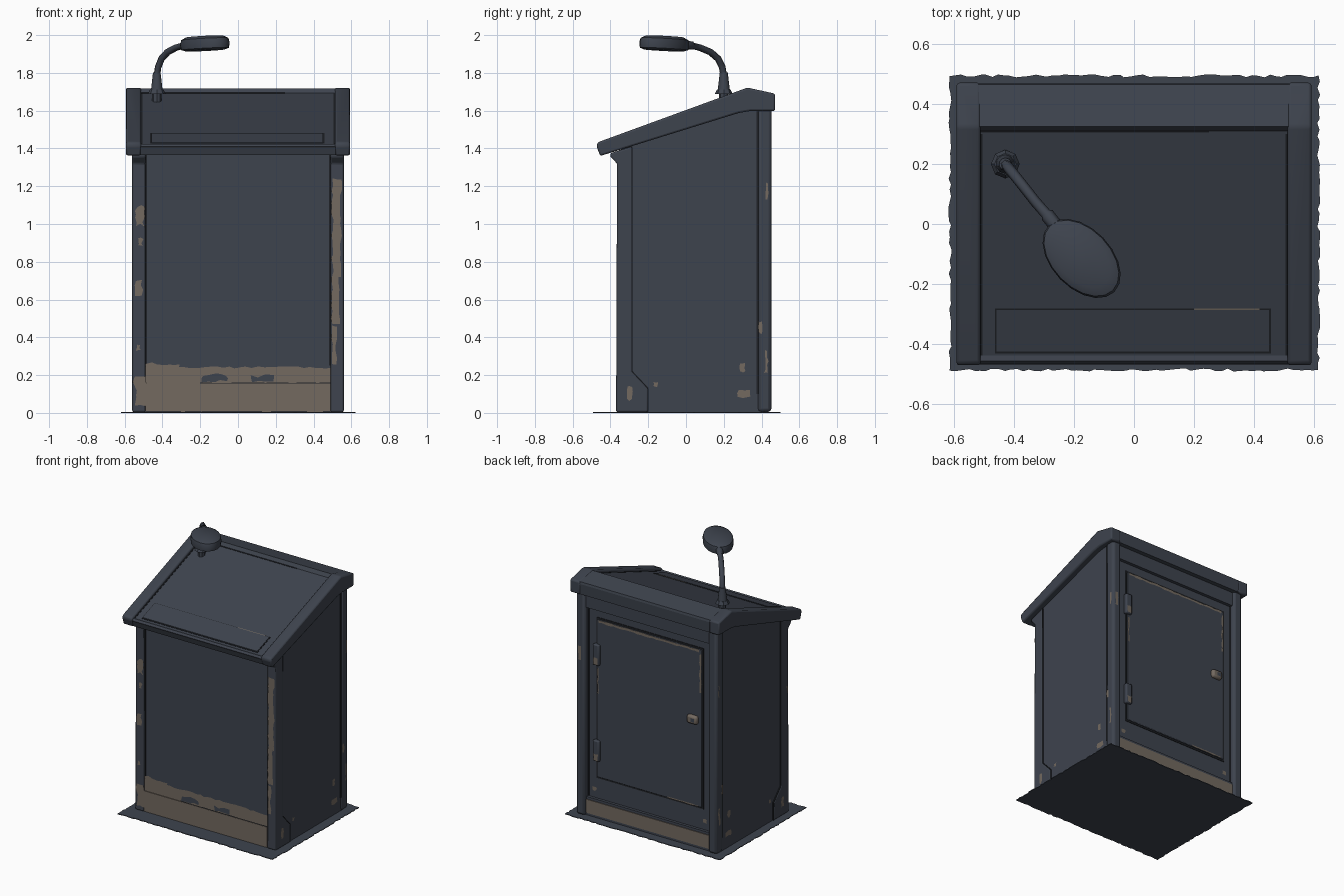
import bpy, bmesh, math, random
from mathutils import Vector

if "Cube" in bpy.data.objects:
    bpy.data.objects.remove(bpy.data.objects["Cube"])

random.seed(4)


def material(name, rgb):
    m = bpy.data.materials.new(name)
    m.diffuse_color = (*rgb, 1)
    m.use_nodes = True
    m.node_tree.nodes["Principled BSDF"].inputs["Base Color"].default_value = m.diffuse_color
    return m


SLATE = material("slate_paint", (0.048, 0.057, 0.076))
SEAM = material("dark_seam", (0.014, 0.016, 0.02))
WORN = material("bare_brown", (0.172, 0.142, 0.117))


def finish(name, bm, mat, bevel=0.0, smooth=False):
    me = bpy.data.meshes.new(name)
    bm.to_mesh(me)
    bm.free()
    ob = bpy.data.objects.new(name, me)
    bpy.context.collection.objects.link(ob)
    me.materials.append(mat)
    if bevel:
        b = ob.modifiers.new("bevel", "BEVEL")
        b.width, b.segments, b.limit_method = bevel, 2, "ANGLE"
    if smooth or bevel:
        bpy.ops.object.select_all(action="DESELECT")
        ob.select_set(True)
        bpy.context.view_layer.objects.active = ob
        bpy.ops.object.shade_smooth_by_angle(angle=math.radians(35))
    return ob


def prism(name, profile, x0, x1, mat=SLATE, bevel=0.0):
    """Extrude a (y, z) profile from x0 to x1."""
    bm = bmesh.new()
    f = bm.faces.new([bm.verts.new((x0, y, z)) for y, z in profile])
    ext = bmesh.ops.extrude_face_region(bm, geom=[f])["geom"]
    bmesh.ops.translate(bm, vec=(x1 - x0, 0, 0),
                        verts=[g for g in ext if isinstance(g, bmesh.types.BMVert)])
    bmesh.ops.recalc_face_normals(bm, faces=bm.faces)
    return finish(name, bm, mat, bevel)


def box(name, x, y, z, mat=SLATE, bevel=0.0):
    return prism(name, [(y[0], z[0]), (y[1], z[0]), (y[1], z[1]), (y[0], z[1])],
                 x[0], x[1], mat, bevel)


def patch(name, side, depth, u, v, jitter=0.012, mat=WORN, step=0.03):
    """Ragged flat flake on a front, back, left, right or floor plane."""
    pts = []
    corners = [(u[0], v[0]), (u[1], v[0]), (u[1], v[1]), (u[0], v[1])]
    for i, a in enumerate(corners):
        b = corners[(i + 1) % 4]
        n = max(2, int(math.dist(a, b) / step))
        for k in range(n):
            t = k / n
            j = jitter if k else jitter * 0.5
            pts.append((a[0] + (b[0] - a[0]) * t + random.uniform(-j, j),
                        a[1] + (b[1] - a[1]) * t + random.uniform(-j, j)))
    place = {"front": lambda p, q: (p, depth, q), "back": lambda p, q: (p, depth, q),
             "left": lambda p, q: (depth, p, q), "right": lambda p, q: (depth, p, q),
             "floor": lambda p, q: (p, q, depth)}[side]
    out = Vector({"front": (0, -1, 0), "back": (0, 1, 0), "left": (-1, 0, 0),
                  "right": (1, 0, 0), "floor": (0, 0, 1)}[side])
    bm = bmesh.new()
    f = bm.faces.new([bm.verts.new(place(p, q)) for p, q in pts])
    f.normal_update()
    if f.normal.dot(out) < 0:
        f.normal_flip()
    if side == "floor":
        bmesh.ops.solidify(bm, geom=bm.faces[:], thickness=0.005)
    return finish(name, bm, mat)


# ground sheet with torn edges
patch("floor_sheet", "floor", 0.005, (-0.615, 0.617), (-0.488, 0.495), 0.005, SLATE, 0.02)

# cabinet core with a recessed back
prism("cabinet", [(-0.357, 0.005), (0.412, 0.005), (0.412, 1.62), (0.33, 1.62), (-0.357, 1.39)],
      -0.55, 0.55)
box("back_top_rail", (-0.5, 0.5), (0.4, 0.435), (1.5, 1.62))
box("back_bottom_rail", (-0.5, 0.5), (0.4, 0.432), (0.008, 0.14))

# corner posts, seams and side flakes on both sides
for s, side in ((-1, "left"), (1, "right")):
    prism(side + "_front_post",
          [(-0.37, 0.005), (-0.2, 0.005), (-0.2, 0.13), (-0.285, 0.22), (-0.285, 1.41),
           (-0.4, 1.375), (-0.4, 1.355), (-0.365, 1.32)], s * 0.49, s * 0.56, bevel=0.008)
    prism(side + "_front_post_seam",
          [(-0.198, 0.006), (-0.198, 0.132), (-0.283, 0.222), (-0.283, 1.41),
           (-0.29, 1.41), (-0.29, 0.21), (-0.21, 0.12), (-0.21, 0.006)],
          s * 0.54, s * 0.557, SEAM)
    box(side + "_back_post", (s * 0.49, s * 0.56), (0.378, 0.452), (0.005, 1.62), bevel=0.018)
    box(side + "_back_post_seam", (s * 0.54, s * 0.554), (0.372, 0.384), (0.1, 1.6), SEAM)
    box(side + "_back_face_seam", (s * 0.48, s * 0.495), (0.4, 0.414), (0.14, 1.5), SEAM)
    box(side + "_front_face_seam", (s * 0.483, s * 0.492), (-0.3595, -0.34), (0.25, 1.38), SEAM)
    for u, v, d in (((-0.31, -0.285), (0.07, 0.14), 0.562), ((0.275, 0.34), (0.085, 0.12), 0.552),
                    ((0.285, 0.315), (0.22, 0.265), 0.552), ((-0.175, -0.15), (0.14, 0.165), 0.552),
                    ((0.385, 0.4), (0.42, 0.485), 0.562), ((0.415, 0.432), (0.21, 0.33), 0.562),
                    ((0.425, 0.434), (1.13, 1.22), 0.562)):
        patch(side + "_flake", side, s * d, u, v, 0.007, step=0.025)

# worn kick panel across the front
patch("front_kick_panel", "front", -0.362, (-0.495, 0.495), (0.01, 0.24), 0.007)
box("front_kick_step", (-0.489, 0.489), (-0.367, -0.345), (0.008, 0.155), WORN)
patch("kick_step_seam", "front", -0.3645, (-0.2, 0.489), (0.154, 0.16), 0.001, SEAM)
patch("kick_paint_middle", "front", -0.3685, (0.07, 0.185), (0.167, 0.197), 0.01, SLATE)
patch("kick_paint_left", "front", -0.3685, (-0.19, -0.06), (0.165, 0.2), 0.011, SLATE)
patch("kick_top_flake", "front", -0.3625, (-0.49, -0.31), (0.22, 0.262), 0.01)
patch("left_post_foot_wear", "front", -0.3715, (-0.545, -0.485), (0.04, 0.19), 0.014)
for u, v in (((-0.535, -0.498), (0.99, 1.095)), ((-0.525, -0.503), (0.88, 0.92)),
             ((-0.543, -0.51), (0.62, 0.7)), ((-0.54, -0.52), (0.33, 0.36))):
    patch("left_post_flake", "front", -0.3715, u, v, 0.011, step=0.02)
patch("left_corner_flake", "left", -0.562, (-0.355, -0.34), (0.87, 0.92), 0.006)
patch("right_post_wear", "front", -0.3715, (0.5, 0.545), (0.72, 1.24), 0.008)
patch("right_post_middle_wear", "front", -0.3715, (0.498, 0.535), (0.47, 0.72), 0.009)
patch("right_post_lower_wear", "front", -0.3715, (0.5, 0.52), (0.26, 0.46), 0.008)

# back door with dark surround, hinges and latch
DX0, DX1, DZ0, DZ1 = -0.42, 0.408, 0.298, 1.43
box("door_surround", (DX0 - 0.012, DX1 + 0.012), (0.4, 0.416), (DZ0 - 0.012, DZ1 + 0.012), SEAM)
box("door", (DX0, DX1), (0.4, 0.424), (DZ0, DZ1), bevel=0.004)
patch("door_top_wear", "back", 0.4255, (DX0 + 0.02, DX1 - 0.01), (DZ1 - 0.018, DZ1), 0.004)
patch("door_latch_edge_wear", "back", 0.4255, (DX0, DX0 + 0.014), (1.12, 1.4), 0.005)
patch("door_hinge_edge_wear", "back", 0.4255, (DX1 - 0.012, DX1), (0.9, 1.08), 0.005)
patch("door_bottom_wear", "back", 0.4255, (DX0 + 0.02, -0.15), (DZ0, DZ0 + 0.009), 0.003)
for z in (0.49, 1.18):
    box("hinge", (0.385, 0.435), (0.41, 0.442), (z - 0.075, z + 0.075), SLATE, 0.008)
    patch("hinge_wear", "back", 0.443, (0.393, 0.427), (z - 0.068, z - 0.02), 0.006)
box("latch", (-0.395, -0.315), (0.41, 0.448), (0.89, 0.95), WORN, 0.014)
patch("latch_paint", "back", 0.4485, (-0.38, -0.35), (0.905, 0.935), 0.004, SLATE)
box("back_kick_strip", (-0.488, 0.488), (0.42, 0.437), (0.025, 0.122), WORN)
for x in (-0.44, 0.44):
    patch("back_flake", "back", 0.4135, (x - 0.015, x + 0.015), (0.19, 0.215), 0.005)
patch("right_back_post_flake", "back", 0.4535, (0.52, 0.54), (1.12, 1.22), 0.005)

# sloped desk top with raised side rails
prism("desk_top", [(-0.452, 1.365), (-0.468, 1.41), (-0.458, 1.424), (-0.44, 1.422),
                   (0.31, 1.693), (0.326, 1.718), (0.466, 1.69), (0.47, 1.675), (0.466, 1.6),
                   (0.34, 1.598), (0.28, 1.59)], -0.53, 0.53)
for s, side in ((-1, "left"), (1, "right")):
    prism(side + "_rail", [(-0.455, 1.36), (-0.474, 1.415), (-0.466, 1.433), (0.325, 1.722),
                           (0.472, 1.69), (0.472, 1.598), (0.34, 1.598), (0.28, 1.588)],
          s * 0.513, s * 0.593, bevel=0.02)


def slope(y):
    return 1.422 + (y + 0.44) * 0.271 / 0.75


def on_slope(name, x, y0, y1, h, mat):
    prism(name, [(y0, slope(y0) - 0.004), (y1, slope(y1) - 0.004),
                 (y1, slope(y1) + h), (y0, slope(y0) + h)], x[0], x[1], mat)


on_slope("paper_ledge_seam", (-0.465, 0.457), -0.432, -0.282, 0.002, SEAM)
on_slope("paper_ledge", (-0.459, 0.451), -0.426, -0.288, 0.005, SLATE)
on_slope("ledge_wear", (0.2, 0.42), -0.288, -0.283, 0.004, WORN)
for s in (-1, 1):
    on_slope("rail_seam", (s * 0.506, s * 0.515), -0.44, 0.3, 0.002, SEAM)
on_slope("ridge_seam", (-0.515, 0.25), 0.306, 0.311, 0.002, SEAM)
box("front_lip_seam", (-0.515, 0.515), (-0.469, -0.46), (1.404, 1.409), SEAM)


# microphone: flared foot, bent neck, flattened oval head
def cone(name, loc, r1, r2, h, sides=10, mat=SLATE):
    bpy.ops.mesh.primitive_cone_add(vertices=sides, radius1=r1, radius2=r2, depth=h, location=loc)
    ob = bpy.context.object
    ob.name = name
    ob.data.materials.append(mat)
    bpy.ops.object.shade_smooth_by_angle(angle=math.radians(40))
    return ob


cone("microphone_stem", (-0.43, 0.2, 1.67), 0.025, 0.025, 0.06, 8)
cone("microphone_foot", (-0.43, 0.2, 1.7), 0.048, 0.036, 0.024, 8)
cone("microphone_collar", (-0.43, 0.2, 1.752), 0.033, 0.021, 0.1)

curve = bpy.data.curves.new("microphone_neck", "CURVE")
curve.dimensions, curve.bevel_depth, curve.bevel_resolution = "3D", 0.019, 1
curve.use_fill_caps = True
sp = curve.splines.new("POLY")
path = [(-0.43, 0.2, 1.78), (-0.423, 0.192, 1.83), (-0.405, 0.17, 1.875),
        (-0.373, 0.13, 1.91), (-0.33, 0.075, 1.933), (-0.295, 0.035, 1.943),
        (-0.29, 0.03, 1.944), (-0.262, -0.005, 1.95)]
sp.points.add(len(path) - 1)
for i, (p, co) in enumerate(zip(sp.points, path)):
    p.co = (*co, 1)
    p.radius = 1.25 if i > 5 else 0.95
sp.use_smooth = True
neck = bpy.data.objects.new("microphone_neck", curve)
bpy.context.collection.objects.link(neck)
curve.materials.append(SLATE)

bm = bmesh.new()
rings = []
for r, z in ((0.8, -0.036), (0.97, -0.028), (1.0, 0.0), (0.96, 0.024), (0.75, 0.038)):
    rings.append([bm.verts.new((0.157 * r * math.cos(a), 0.1 * r * math.sin(a), z))
                  for a in (i * math.tau / 20 for i in range(20))])
for a, b in zip(rings, rings[1:]):
    for i in range(20):
        bm.faces.new((a[i], a[(i + 1) % 20], b[(i + 1) % 20], b[i]))
bm.faces.new(rings[0][::-1])
bm.faces.new(rings[-1])
head = finish("microphone_head", bm, SLATE, smooth=True)
head.location = (-0.175, -0.115, 1.955)
head.rotation_euler = (0, math.radians(-3), math.radians(-46))
